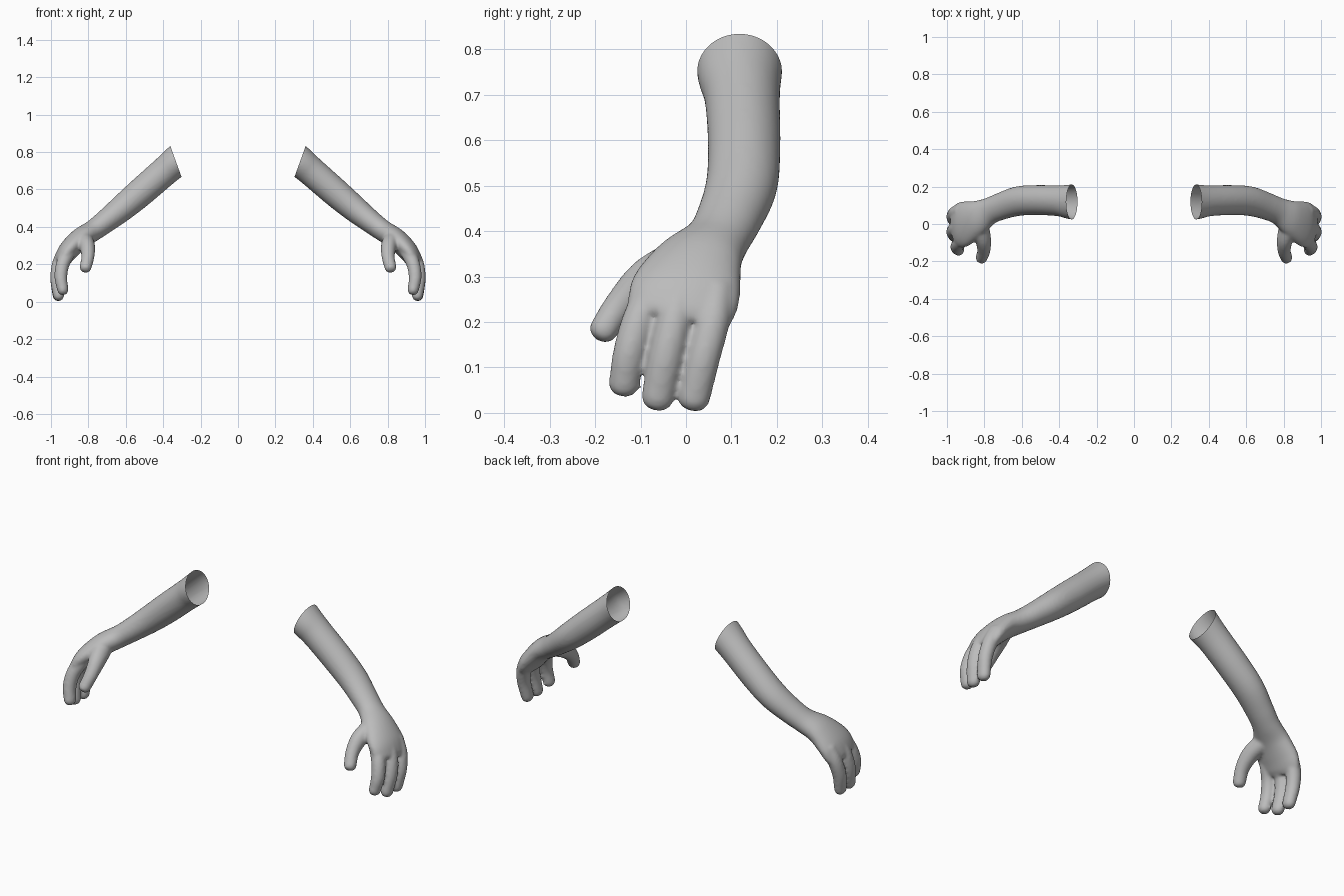
import bpy, bmesh, math
from mathutils import Vector

cube = bpy.data.objects.get("Cube")
if cube:
    bpy.data.objects.remove(cube)

skin = bpy.data.materials.new("plain grey")
skin.use_nodes = True
grey = (0.5, 0.5, 0.5, 1)
skin.diffuse_color = grey
bsdf = skin.node_tree.nodes["Principled BSDF"]
bsdf.inputs["Base Color"].default_value = grey
bsdf.inputs["Roughness"].default_value = 0.7

SIDES = 28


def smooth_path(keys, steps=6):
    """Catmull-Rom through rows of x, y, z, half width, half thickness."""
    rows = [Vector(k) for k in keys]
    ext = [2 * rows[0] - rows[1]] + rows + [2 * rows[-1] - rows[-2]]
    out = []
    for i in range(1, len(ext) - 2):
        a, b, c, d = ext[i - 1:i + 3]
        for s in range(steps):
            t = s / steps
            out.append(0.5 * (2 * b + (c - a) * t + (2 * a - 5 * b + 4 * c - d) * t * t
                              + (3 * b - a - 3 * c + d) * t ** 3))
    return out + [rows[-1]]


def loft(bm, keys, round_tip=False):
    """Closed tube of elliptical rings, wide along y."""
    rows = smooth_path(keys)
    pts = [Vector(r[:3]) for r in rows]
    rings = []
    for i, r in enumerate(rows):
        tangent = (pts[min(i + 1, len(pts) - 1)] - pts[max(i - 1, 0)]).normalized()
        rings.append((pts[i], tangent, r[3], r[4]))
    if round_tip:
        p, t, w, h = rings[-1]
        for k in range(1, 7):
            a = k / 6 * math.radians(86)
            f = math.cos(a) ** 0.75
            rings.append((p + t * w * 0.9 * math.sin(a), t, w * f, h * f))
    loops = []
    for p, t, w, h in rings:
        side = Vector((0, 1, 0))
        side = (side - t * side.dot(t)).normalized()
        up = t.cross(side)
        angles = [2 * math.pi * k / SIDES for k in range(SIDES)]
        loops.append([bm.verts.new(p + side * w * math.cos(a) + up * h * math.sin(a))
                      for a in angles])
    for lo, hi in zip(loops, loops[1:]):
        for k in range(SIDES):
            n = (k + 1) % SIDES
            bm.faces.new((lo[k], lo[n], hi[n], hi[k]))
    bm.faces.new(loops[0][::-1])
    bm.faces.new(loops[-1])


# Forearm, wrist and palm as one flowing shape
arm = [(0.24, 0.118, 0.83, 0.097, 0.090), (0.33, 0.118, 0.75, 0.094, 0.083),
       (0.40, 0.124, 0.69, 0.083, 0.079), (0.52, 0.128, 0.585, 0.080, 0.077),
       (0.62, 0.122, 0.500, 0.079, 0.071), (0.71, 0.095, 0.428, 0.073, 0.062),
       (0.775, 0.068, 0.380, 0.073, 0.057), (0.845, 0.030, 0.335, 0.098, 0.057),
       (0.905, 0.002, 0.275, 0.121, 0.054), (0.938, -0.012, 0.225, 0.118, 0.045),
       (0.950, -0.018, 0.200, 0.100, 0.034)]

# Three fingers and a thumb
digits = [
    [(0.905, -0.075, 0.27, 0.037, 0.040), (0.937, -0.105, 0.20, 0.037, 0.036),
     (0.947, -0.125, 0.13, 0.036, 0.034), (0.937, -0.136, 0.066, 0.034, 0.030)],
    [(0.925, -0.010, 0.27, 0.038, 0.040), (0.958, -0.027, 0.20, 0.038, 0.037),
     (0.969, -0.045, 0.12, 0.038, 0.034), (0.960, -0.062, 0.037, 0.036, 0.030)],
    [(0.920, 0.068, 0.27, 0.038, 0.040), (0.955, 0.058, 0.20, 0.038, 0.037),
     (0.969, 0.038, 0.12, 0.037, 0.034), (0.962, 0.018, 0.036, 0.036, 0.030)],
    [(0.825, -0.010, 0.335, 0.052, 0.048), (0.806, -0.085, 0.295, 0.046, 0.042),
     (0.803, -0.143, 0.240, 0.035, 0.035), (0.815, -0.180, 0.185, 0.032, 0.032)],
]

bm = bmesh.new()
loft(bm, arm)
for d in digits:
    loft(bm, d, round_tip=True)
bmesh.ops.recalc_face_normals(bm, faces=bm.faces)
base = bpy.data.meshes.new("arm_base")
bm.to_mesh(base)
bm.free()

# Fuse the parts into one skin
helper = bpy.data.objects.new("arm_helper", base)
bpy.context.collection.objects.link(helper)
fuse = helper.modifiers.new("fuse", 'REMESH')
fuse.mode = 'VOXEL'
fuse.voxel_size = 0.007
soft = helper.modifiers.new("soften", 'SMOOTH')
soft.factor = 0.5
soft.iterations = 9
graph = bpy.context.evaluated_depsgraph_get()
fused = bpy.data.meshes.new_from_object(helper.evaluated_get(graph))
bpy.data.objects.remove(helper)

for name, sign in (("left_arm", 1), ("right_arm", -1)):
    bm = bmesh.new()
    bm.from_mesh(fused)
    # Open the upper end with a slanted cut
    bmesh.ops.bisect_plane(bm, geom=bm.verts[:] + bm.edges[:] + bm.faces[:],
                           plane_co=(0.332, 0.118, 0.75),
                           plane_no=(-0.16, 0, 0.058), clear_outer=True)
    if sign < 0:
        for v in bm.verts:
            v.co.x *= -1
        bmesh.ops.reverse_faces(bm, faces=bm.faces)
    for f in bm.faces:
        f.smooth = True
        f.material_index = 0
    mesh = bpy.data.meshes.new(name)
    bm.to_mesh(mesh)
    bm.free()
    mesh.materials.clear()
    mesh.materials.append(skin)
    bpy.context.collection.objects.link(bpy.data.objects.new(name, mesh))
